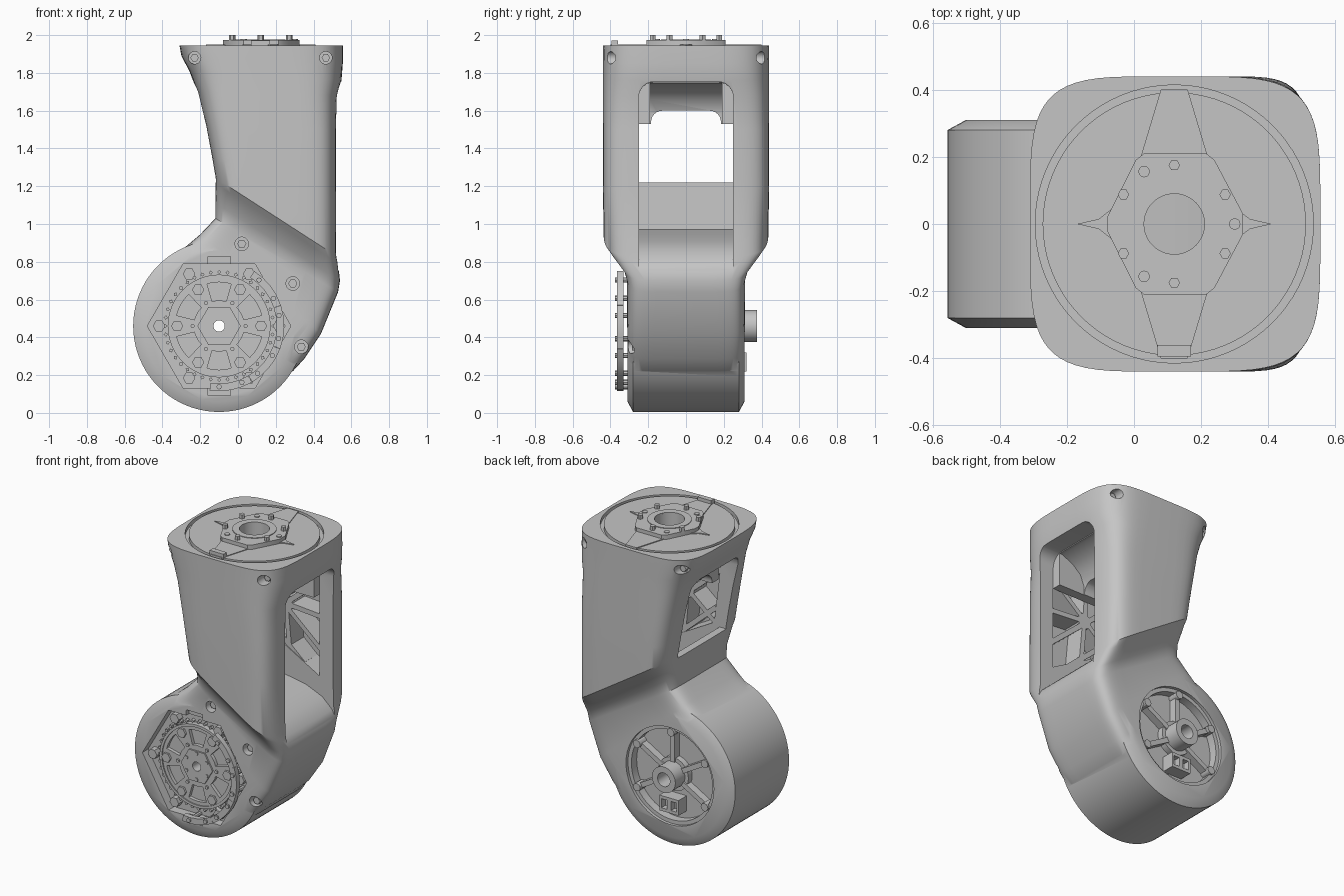
import bpy, bmesh, math
from mathutils import Vector

if "Cube" in bpy.data.objects:
    bpy.data.objects.remove(bpy.data.objects["Cube"])

grey = bpy.data.materials.new("plain grey")
grey.use_nodes = True
grey.diffuse_color = (0.56, 0.56, 0.56, 1)
grey.node_tree.nodes["Principled BSDF"].inputs["Base Color"].default_value = (0.56, 0.56, 0.56, 1)

HUB = (-0.1, 0.46)    # wheel centre in x, z
TOP = (0.12, 0.0)     # mount centre in x, y


def finish(bm, name):
    bmesh.ops.recalc_face_normals(bm, faces=bm.faces)
    mesh = bpy.data.meshes.new(name)
    bm.to_mesh(mesh)
    bm.free()
    mesh.materials.append(grey)
    obj = bpy.data.objects.new(name, mesh)
    bpy.context.collection.objects.link(obj)
    return obj


def place(a, b, h, axis):
    return Vector((a, h, b)) if axis == "y" else Vector((a, b, h))


def stitch(bm, rings, closed=False):
    """Join rings of vertices with quads."""
    pairs = list(zip(rings, rings[1:] + rings[:1])) if closed else list(zip(rings, rings[1:]))
    for r, s in pairs:
        for i in range(len(r)):
            j = (i + 1) % len(r)
            bm.faces.new((r[i], r[j], s[j], s[i]))


def prism(name, pts, h0, h1, axis="y"):
    bm = bmesh.new()
    rings = [[bm.verts.new(place(a, b, h, axis)) for a, b in pts] for h in (h0, h1)]
    stitch(bm, rings)
    for r in rings:
        bm.faces.new(r)
    return finish(bm, name)


def polar(c, r, deg):
    t = math.radians(deg)
    return (c[0] + r * math.cos(t), c[1] + r * math.sin(t))


def circle(c, r, n=48, turn=0):
    return [polar(c, r, turn + 360 * i / n) for i in range(n)]


def disc(name, c, r, h0, h1, axis="y", n=48, turn=0):
    return prism(name, circle(c, r, n, turn), h0, h1, axis)


def ring(name, c, r0, r1, h0, h1, axis="y", n=64):
    bm = bmesh.new()
    prof = [(r0, h0), (r1, h0), (r1, h1), (r0, h1)]
    stitch(bm, [[bm.verts.new(place(*p, h, axis)) for p in circle(c, r, n)] for r, h in prof], True)
    return finish(bm, name)


def bar(name, p, q, w, h0, h1):
    p, q = Vector(p), Vector(q)
    d = (q - p).normalized() * w / 2
    s = Vector((-d.y, d.x))
    return prism(name, [tuple(v) for v in (p + s, p - s, q - s, q + s)], h0, h1)


def sector(c, r0, r1, mid, half):
    steps = [mid - half + half * i / 2 for i in range(5)]
    return [polar(c, r0, a) for a in steps] + [polar(c, r1, a) for a in reversed(steps)]


def round_top(obj, radius):
    """Round the upper edges of a cutter that run lengthwise."""
    bm = bmesh.new()
    bm.from_mesh(obj.data)
    high = max(v.co.z for v in bm.verts) - .05
    edges = [e for e in bm.edges if all(v.co.z > high for v in e.verts)
             and abs(e.verts[0].co.y - e.verts[1].co.y) < .01]
    bmesh.ops.bevel(bm, geom=edges, offset=radius, segments=6, affect="EDGES", profile=.5)
    bm.to_mesh(obj.data)
    bm.free()
    return obj


def carve(obj, tools, op="DIFFERENCE"):
    for t in tools:
        m = obj.modifiers.new("cut", "BOOLEAN")
        m.operation, m.solver, m.object = op, "EXACT", t
    bpy.context.view_layer.update()
    ev = obj.evaluated_get(bpy.context.evaluated_depsgraph_get())
    mesh = bpy.data.meshes.new_from_object(ev)
    obj.modifiers.clear()
    obj.data = mesh
    for t in tools:
        bpy.data.objects.remove(t)


# Leg housing: left point, right point, half depth and squareness of each ring
sections = [
    ((-.31, 1.945), (.555, 1.945), .44, 4.5), ((-.30, 1.89), (.555, 1.85), .44, 4.5),
    ((-.258, 1.81), (.548, 1.76), .44, 4.7), ((-.215, 1.70), (.527, 1.68), .44, 5.2),
    ((-.17, 1.52), (.52, 1.50), .44, 6), ((-.14, 1.36), (.52, 1.18), .44, 6),
    ((-.12, 1.245), (.522, .83), .437, 6), ((-.12, 1.215), (.53, .79), .41, 6),
    ((-.12, 1.11), (.54, .70), .335, 6.5), ((-.12, 1.03), (.53, .64), .313, 8),
    ((-.20, .945), (.44, .42), .312, 10), ((-.31, .852), (.35, .285), .311, 10),
    ((-.31, .75), (.292, .222), .308, 10), ((-.28, .60), (.24, .19), .30, 10)]
bm = bmesh.new()
rings = []
for L, R, depth, n in sections:
    L, R = Vector(L), Vector(R)
    row = []
    for i in range(64):
        t = math.tau * (i + .5) / 64
        u = math.copysign(abs(math.cos(t)) ** (2 / n), math.cos(t))
        v = math.copysign(abs(math.sin(t)) ** (2 / n), math.sin(t))
        p = L.lerp(R, (u + 1) / 2)
        row.append(bm.verts.new((p.x, depth * v, p.y)))
    rings.append(row)
stitch(bm, rings)
bm.faces.new(rings[0])
bm.faces.new(rings[-1])
housing = finish(bm, "leg_housing")

# Wheel barrel with chamfered rims
bm = bmesh.new()
rows = [[bm.verts.new(place(*p, h, "y")) for p in circle(HUB, r, 80)]
        for r, h in ((.4, -.31), (.455, -.28), (.455, .28), (.4, .31))]
stitch(bm, rows)
bm.faces.new(rows[0])
bm.faces.new(rows[-1])
carve(housing, [finish(bm, "barrel")], "UNION")

# Window through the leg, with rounded upper corners and a curved sill
window = prism("window_cut", [(.7, .6), (.7, 1.755), (-.5, 1.74), (-.5, 1.22), (-.07, 1.22),
                              (-.06, .97), (.12, .945), (.32, .91), (.44, .86), (.51, .795),
                              (.55, .72)], -.25, .25)
carve(housing, [round_top(window, .08)])

# Side pockets, wheel recesses, bores, mount groove and screw holes
top_screws = [(-.23, 1.88), (.465, 1.88)]
rim_screws = [(.02, .895), (.29, .685), (.335, .35)]
tools = [prism("pocket_cut", [(-.03, 1.24), (.42, .99), (.42, 1.64), (-.08, 1.64)], -.385, .385),
         disc("rear_recess_cut", HUB, .32, .235, .5),
         disc("front_recess_cut", HUB, .38, -.5, -.25, n=6),
         disc("bore_cut", HUB, .03, -.5, .5, n=24),
         disc("mount_bore_cut", TOP, .09, 1.5, 2.1, "z"),
         ring("groove_cut", TOP, .392, .414, 1.92, 2.0, "z", 80)]
for a in (90, 270):
    tools.append(bar("notch_cut", polar(HUB, .31, a), polar(HUB, .367, a), .12, -.5, -.28))
for c in top_screws:
    tools += [disc("hole_cut", c, .033, s * .33, s * .6, n=20) for s in (-1, 1)]
tools += [disc("hole_cut", c, .036, -.5, -.25, n=20) for c in rim_screws]
for t in tools:
    carve(housing, [t])
for c in top_screws:
    for s in (-1, 1):
        disc("top_screw", c, .022, s * .32, s * .36, n=6)
for c in rim_screws:
    disc("rim_screw", c, .024, -.24, -.285, n=6)

# Truss ribs on the inner walls
for s in (-1, 1):
    for p, q in (((-.08, 1.6), (.43, 1.16)), ((-.03, 1.24), (.43, 1.62)), ((.17, 1.4), (.2, 1.08)),
                 ((.17, 1.4), (.43, 1.38)), ((-.04, 1.34), (.3, 1.04)), ((.17, 1.4), (.15, 1.66))):
        bar("truss_rib", p, q, .032, s * .255, s * .4)
    disc("truss_boss", (.17, 1.4), .05, s * .255, s * .4, n=16)

# Upper drive block below the mount: arched underside and a scooped outer side
drive = prism("upper_drive", [(-.06, 1.53), (.42, 1.53), (.42, 1.77), (-.06, 1.77)], -.252, .252)
for t in (disc("drive_bore", TOP, .09, 1.4, 2.0, "z"),
          round_top(prism("arch_cut", [(-.5, 1.4), (.7, 1.4), (.7, 1.6), (-.5, 1.6)], -.185, .185), .06),
          prism("scoop_cut", [(.5, 1.45), (.5, 1.75), (.40, 1.745), (.32, 1.71), (.26, 1.66),
                              (.23, 1.59), (.23, 1.45)], -.19, .19)):
    carve(drive, [t])

# Top mount: flange, tabs, fins and bolts
flange = prism("mount_flange", [(-.08, .02), (.005, .19), (.03, .21), (.215, .21), (.24, .19),
                                (.325, .03), (.325, -.03), (.24, -.19), (.215, -.21),
                                (.03, -.21), (.005, -.19), (-.08, -.02)], 1.94, 1.974, "z")
carve(flange, [disc("flange_bore", TOP, .09, 1.9, 2.1, "z")])
ring("mount_collar", TOP, .09, .132, 1.95, 1.978, "z")
for s in (-1, 1):
    prism("mount_tab", [(.02, s * .2), (.22, s * .2), (.16, s * .4), (.08, s * .4)], 1.93, 1.95, "z")
    prism("mount_fin", [(TOP[0] + s * .18, .05), (TOP[0] + s * .225, .015), (TOP[0] + s * .29, 0),
                        (TOP[0] + s * .225, -.015), (TOP[0] + s * .18, -.05)], 1.94, 1.951, "z")
prism("mount_stop", [(.07, -.395), (.17, -.395), (.17, -.36), (.07, -.36)], 1.94, 1.972, "z")
for a in range(30, 360, 60):
    disc("mount_bolt", polar(TOP, .175, a), .017, 1.96, 2.0, "z", 6)
for a in (0, 120, 240):
    disc("mount_plug", polar(TOP, .18, a), .017, 1.96, 1.979, "z", 12)

# Front drive sunk in its recess: rotor with six windows, nuts and teeth
rotor = disc("drive_rotor", HUB, .272, -.24, -.278, n=64)
cover = disc("drive_cover", HUB, .115, -.27, -.288, n=6)
for part in (rotor, cover):
    carve(part, [disc("bore", HUB, .03, -.5, 0, n=24)])
carve(rotor, [prism("rotor_window", sector(HUB, .135, .232, 30 + 60 * k, 16), -.4, -.255)
              for k in range(6)])
ring("rotor_rim", HUB, .255, .272, -.27, -.285)
for k in range(6):
    a = 60 * k
    disc("rotor_nut", polar(HUB, .222, a), .032, -.27, -.292, n=6)
    disc("base_nut", polar(HUB, .318, a), .033, -.24, -.295, n=6)
    disc("cover_bolt", polar(HUB, .085, a + 30), .012, -.28, -.294, n=6)
    disc("rotor_pin", polar(HUB, .14, a), .011, -.27, -.288, n=8)
for k in range(40):
    disc("drive_tooth", polar(HUB, .286, 9 * k), .011, -.24, -.272, n=4, turn=9 * k)

# Raised clamp segments around one side of the front drive
for a in (38, -1, -40, -79):
    prism("clamp_segment", sector(HUB, .305, .345, a, 19.4), -.33, -.365)
    for d in (-11, 11):
        disc("clamp_post", polar(HUB, .322, a + d), .014, -.24, -.376, n=8)

# Rear of the wheel: hub, spokes, studs and connector
ring("rear_hub", HUB, .045, .085, .22, .375, n=32)
ring("rear_hub_foot", HUB, .03, .11, .22, .275, n=32)
ring("rear_lip", HUB, .295, .322, .22, .29)
for a in (30, 90, 150, 210, 330):
    bar("rear_spoke", polar(HUB, .08, a), polar(HUB, .31, a), .032, .22, .285)
    disc("rear_stud", polar(HUB, .285, a), .026, .22, .305, n=12)
for dx in (-.035, .035):
    x = HUB[0] + dx
    box = prism("connector", [(x - .035, .22), (x + .035, .22), (x + .035, .32), (x - .035, .32)], .22, .32)
    carve(box, [prism("socket", [(x - .02, .24), (x + .02, .24), (x + .02, .3), (x - .02, .3)], .28, .4)])

# Smooth rounded surfaces, keep hard edges
bpy.ops.object.select_all(action="DESELECT")
for o in bpy.context.collection.objects:
    if o.type == "MESH":
        o.select_set(True)
        bpy.context.view_layer.objects.active = o
bpy.ops.object.shade_smooth_by_angle(angle=math.radians(30))
